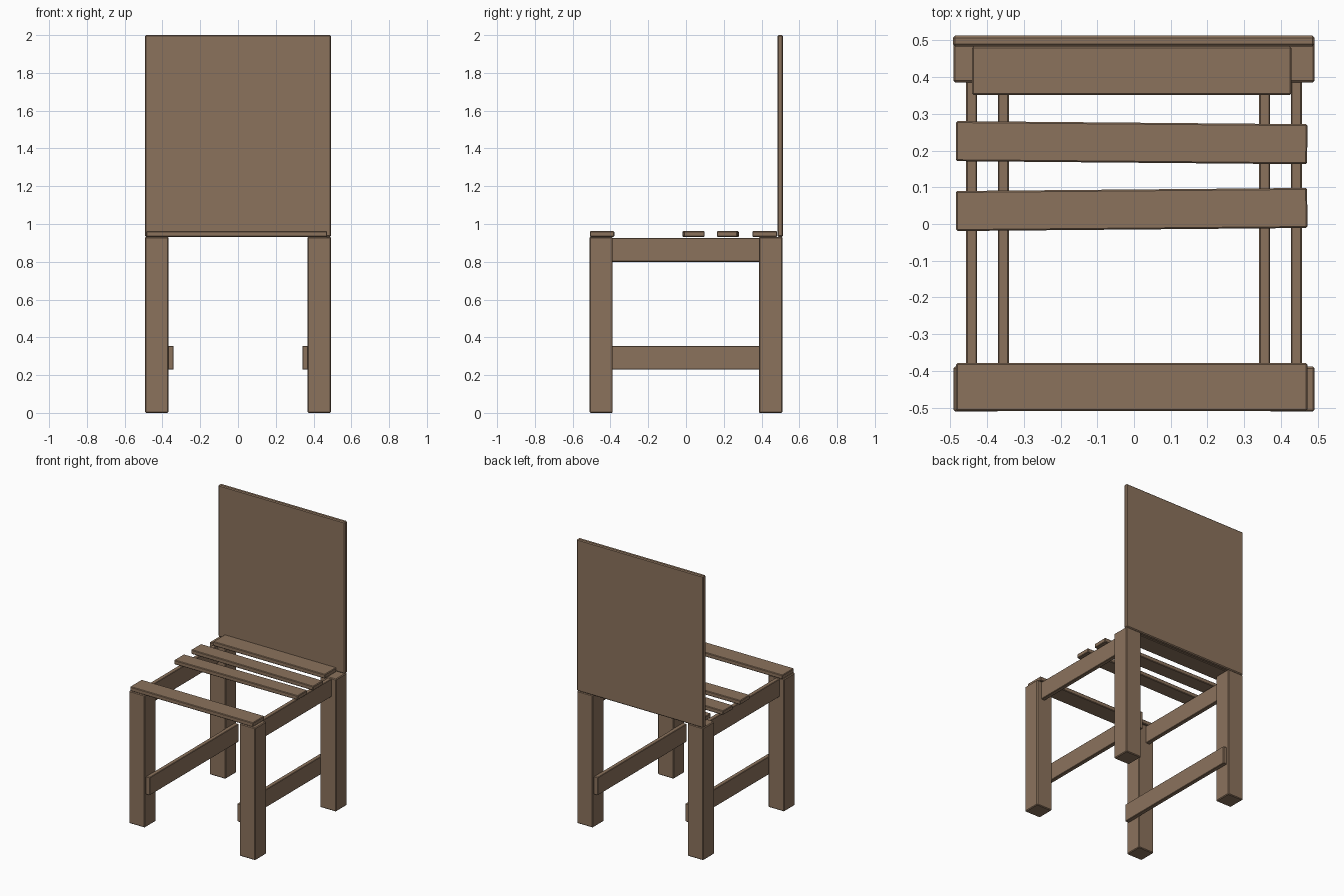
import bpy, bmesh, math
from mathutils import Matrix

if "Cube" in bpy.data.objects:
    bpy.data.objects.remove(bpy.data.objects["Cube"])

wood = bpy.data.materials.new("brown wood")
wood.diffuse_color = (0.26, 0.17, 0.108, 1)
wood.use_nodes = True
wood.node_tree.nodes["Principled BSDF"].inputs["Base Color"].default_value = wood.diffuse_color


def board(name, x, y, z, bevel=0.005, turn=0.0):
    """Bevelled box from (min, max) ranges, turned about z by degrees."""
    size = [b - a for a, b in (x, y, z)]
    bm = bmesh.new()
    bmesh.ops.create_cube(bm, size=1, matrix=Matrix.Diagonal((*size, 1)))
    bmesh.ops.bevel(bm, geom=bm.edges[:], offset=bevel, segments=1,
                    affect='EDGES', profile=0.5)
    me = bpy.data.meshes.new(name)
    bm.to_mesh(me)
    bm.free()
    me.materials.append(wood)
    ob = bpy.data.objects.new(name, me)
    ob.location = [(a + b) / 2 for a, b in (x, y, z)]
    ob.rotation_euler.z = math.radians(turn)
    bpy.context.collection.objects.link(ob)
    return ob


def side_range(s, a, b):
    return tuple(sorted((s * a, s * b)))


# Legs, low stretchers and seat rails on both sides
for s, side in ((-1, "left"), (1, "right")):
    board(f"front_leg_{side}", side_range(s, 0.368, 0.492), (-0.511, -0.388), (0, 0.932))
    board(f"back_leg_{side}", side_range(s, 0.368, 0.492), (0.386, 0.511), (0, 0.932))
    board(f"stretcher_{side}", side_range(s, 0.341, 0.371), (-0.495, 0.495), (0.229, 0.355), 0.003)
    board(f"seat_rail_{side}", side_range(s, 0.427, 0.457), (-0.40, 0.40), (0.80, 0.926), 0.003)

# Seat slats, the middle two slightly crooked
slats = [((-0.485, 0.472), (-0.509, -0.379), 0.0),
         ((-0.485, 0.472), (-0.015, 0.094), 0.5),
         ((-0.485, 0.472), (0.167, 0.276), -0.5),
         ((-0.441, 0.429), (0.352, 0.483), 0.0)]
for i, (x, y, turn) in enumerate(slats):
    board(f"seat_slat_{i + 1}", x, y, (0.932, 0.962), 0.004, turn)

# Solid back panel
board("back_panel", (-0.493, 0.492), (0.484, 0.513), (0.932, 2.0), 0.006)
